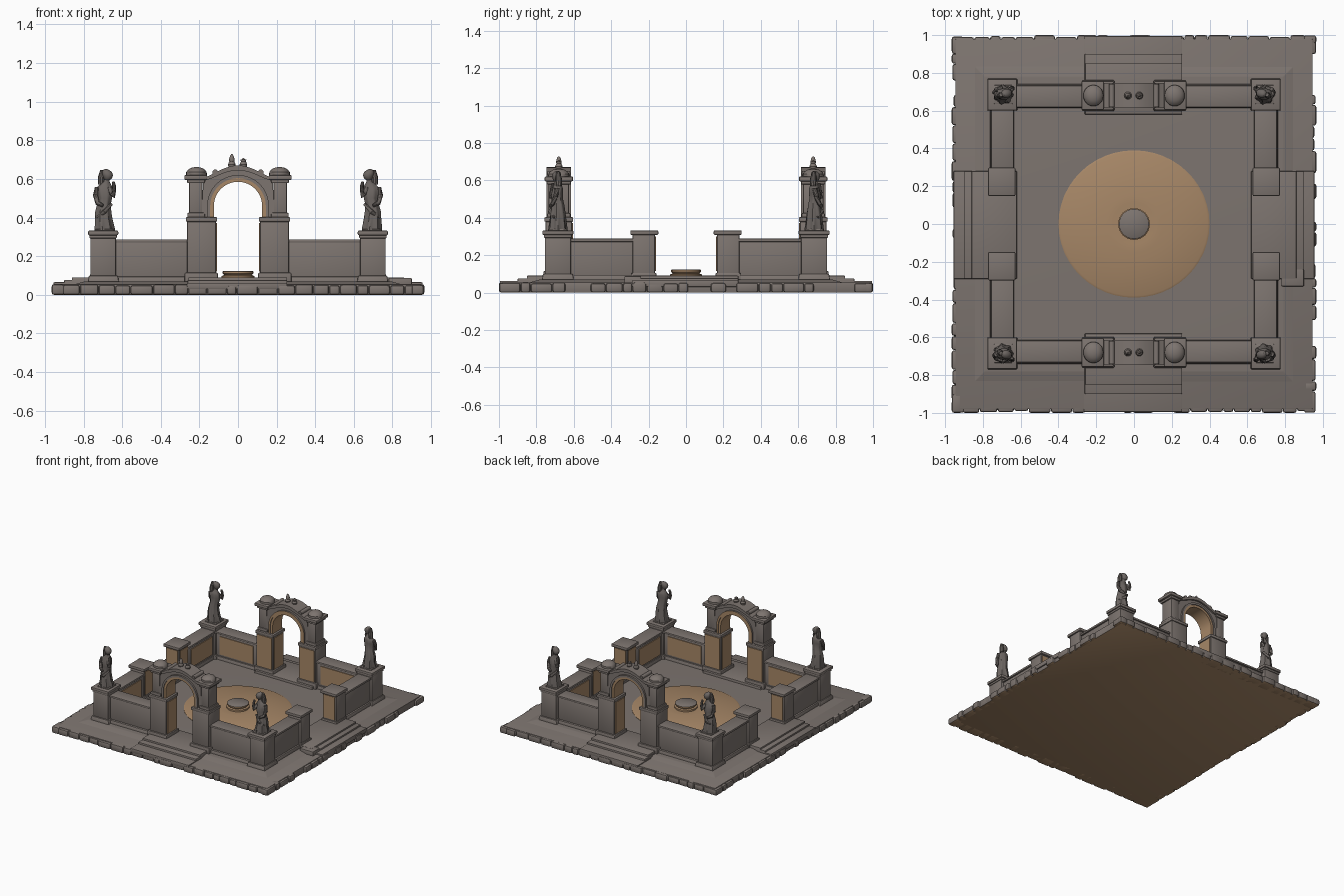
import bpy, bmesh, math, random
from mathutils import Vector, Matrix

if "Cube" in bpy.data.objects:
    bpy.data.objects.remove(bpy.data.objects["Cube"])
random.seed(4)

def mat(name, c):
    m = bpy.data.materials.new(name)
    m.diffuse_color = (*c, 1)
    m.use_nodes = True
    m.node_tree.nodes["Principled BSDF"].inputs["Base Color"].default_value = m.diffuse_color
    return m
GREY = mat("weathered_grey_stone", (0.205, 0.176, 0.160))
TAN = mat("tan_sandstone", (0.385, 0.242, 0.135))
DARK = mat("dark_statue_stone", (0.150, 0.132, 0.122))

def finish(name, bm, *mats, rule=None):
    bmesh.ops.recalc_face_normals(bm, faces=bm.faces[:])
    bm.normal_update()
    if rule:
        for f in bm.faces:
            f.material_index = rule(f)
    me = bpy.data.meshes.new(name)
    bm.to_mesh(me)
    bm.free()
    for m in mats:
        me.materials.append(m)
    ob = bpy.data.objects.new(name, me)
    bpy.context.collection.objects.link(ob)
    return ob

def box(name, x, y, z, *mats, bevel=0.006, flare=0.0, rule=None):
    """Box from ranges; flare widens the bottom."""
    bm = bmesh.new()
    bmesh.ops.create_cube(bm, size=1)
    c = [(r[0] + r[1]) / 2 for r in (x, y, z)]
    s = [abs(r[1] - r[0]) for r in (x, y, z)]
    for v in bm.verts:
        g = flare if v.co.z < 0 else 0
        v.co = Vector((c[0] + v.co.x * (s[0] + 2 * g), c[1] + v.co.y * (s[1] + 2 * g), c[2] + v.co.z * s[2]))
    if bevel:
        bmesh.ops.bevel(bm, geom=bm.edges[:], offset=min(bevel, min(s) * 0.4), segments=2, profile=0.5, affect='EDGES')
    return finish(name, bm, *(mats or (GREY,)), rule=rule)

def skin(bm, rings):
    for a, b in zip(rings, rings[1:]):
        n = len(a)
        for i in range(n):
            bm.faces.new((a[i], a[(i + 1) % n], b[(i + 1) % n], b[i]))
    bm.faces.new(rings[0])
    bm.faces.new(rings[-1])

def loft(name, secs, mats, n=32, folds=0.0, rule=None):
    """Horizontal elliptic sections (x, y, z, rx, ry); folds ripple the lower part."""
    bm = bmesh.new()
    rings = []
    for k, (x, y, z, rx, ry) in enumerate(secs):
        amp = folds * (1 - k / len(secs))
        ring = []
        for i in range(n):
            a = 2 * math.pi * i / n
            w = 1 + amp * math.cos(7 * a + k * 0.4)
            ring.append(bm.verts.new((x + rx * w * math.cos(a), y + ry * w * math.sin(a), z)))
        rings.append(ring)
    skin(bm, rings)
    return finish(name, bm, *mats, rule=rule)

def tube(name, pts, radii, m, n=10):
    bm = bmesh.new()
    pts = [Vector(p) for p in pts]
    rings = []
    for i, p in enumerate(pts):
        d = pts[min(i + 1, len(pts) - 1)] - pts[max(i - 1, 0)]
        q = d.to_track_quat('Z', 'Y')
        rings.append([bm.verts.new(p + q @ Vector((radii[i] * math.cos(t), radii[i] * math.sin(t), 0)))
                      for t in (2 * math.pi * k / n for k in range(n))])
    skin(bm, rings)
    return finish(name, bm, m)

def band(name, inner, outer, y, *mats, rule=None):
    """Vertical strip between two xz paths, extruded over the y range."""
    bm = bmesh.new()
    rings = [[bm.verts.new((p[0], yy, p[1])) for p, yy in ((a, y[0]), (a, y[1]), (b, y[1]), (b, y[0]))]
             for a, b in zip(inner, outer)]
    skin(bm, rings)
    return finish(name, bm, *mats, rule=rule)

under = lambda f: 1 if f.normal.z < -0.8 else 0

# Ground slab, worn edge blocks and raised court
box("ground_slab", (-0.945, 0.945), (-0.98, 0.98), (0, 0.055), GREY, TAN, bevel=0.004, rule=under)
for axis, half, run in (("x", 0.965, 1.0), ("y", 1.0, 0.965)):
    for s in (-1, 1):
        p = -run
        while p < run - 0.02:
            w = min(random.uniform(0.05, 0.12), run - p)
            out = half - random.choice((0, 0, 0.004, 0.01, 0.02 if axis == "x" else 0.005))
            if axis == "x" and s == 1 and 0.68 < p < 0.8:
                out = 0.93
            across, along = (s * 0.90, s * out), (p + 0.001, p + w - 0.001)
            z = (0, 0.052 + random.uniform(-0.004, 0.004))
            r = (across, along) if axis == "x" else (along, across)
            box("edge_block", r[0], r[1], z, GREY, TAN, bevel=0.012, rule=under)
            p += w
box("court_floor", (-0.79, 0.79), (-0.78, 0.78), (0.05, 0.07), flare=0.07, bevel=0.004)

# Entrance steps on the four sides
for s in (-1, 1):
    for i, d in enumerate((0.995, 0.90, 0.85)):
        box("gate_step", (-0.265 + 0.004 * i, 0.255), (s * 0.58, s * d), (0.03, 0.062 + 0.014 * i), bevel=0.004)
    for i, d in enumerate((0.955, 0.90, 0.86)):
        box("side_step", (s * 0.62, s * d), (-0.29, 0.28), (0.03, 0.065 + 0.0125 * i), bevel=0.004)
box("loose_step_block", (0.78, 0.90), (-0.33, -0.24), (0.04, 0.088))

# Round sandstone court with a low central pedestal
loft("round_court", [(0, 0, 0.05, 0.40, 0.39), (0, 0, 0.073, 0.40, 0.39), (0, 0, 0.078, 0.39, 0.38),
     (0, 0, 0.080, 0.19, 0.19), (0, 0, 0.086, 0.15, 0.15), (0, 0, 0.084, 0.11, 0.11)], (TAN,), n=48)
loft("centre_pedestal", [(0, 0, 0.08, 0.085, 0.085), (0, 0, 0.097, 0.085, 0.085), (0, 0, 0.102, 0.072, 0.072),
     (0, 0, 0.110, 0.080, 0.080), (0, 0, 0.120, 0.080, 0.080), (0, 0, 0.124, 0.074, 0.074)],
     (TAN, GREY), n=16, rule=lambda f: 1 if f.normal.z > 0.5 and f.calc_center_median().z > 0.105 else 0)

def statue(sx, sy):
    cx, cy = sx * 0.692, sy * 0.685
    P = lambda dx, dy, z: (cx - sx * dx, cy + sy * dy, z)   # +dx leans to the centre line
    body = [(0, 0, .325, .050, .050), (0, 0, .345, .050, .048), (-.004, 0, .39, .044, .043), (-.006, 0, .43, .040, .038),
            (-.002, 0, .47, .034, .032), (.004, .004, .50, .035, .030), (.003, .004, .53, .042, .030),
            (.002, 0, .555, .041, .027), (.006, 0, .572, .028, .022), (.012, .004, .585, .015, .015), (.014, .005, .60, .014, .014)]
    loft("statue_robe", [(*P(a, b, z), rx, ry) for a, b, z, rx, ry in body], (DARK,), folds=0.10)
    head = [(.015, .005, .592, .010, .012), (.018, .007, .602, .021, .019), (.018, .008, .618, .027, .023),
            (.014, .006, .634, .026, .023), (.010, .004, .645, .017, .016), (.008, .003, .651, .006, .006)]
    loft("statue_head", [(*P(a, b, z), rx, ry) for a, b, z, rx, ry in head], (DARK,), n=16)
    tube("statue_hood", [P(-.012, 0, .645), P(-.016, -.004, .61), P(-.018, -.006, .57)], (.010, .017, .016), DARK)
    tube("statue_raised_arm", [P(.025, .012, .553), P(.040, .026, .525), P(.046, .034, .512), P(.050, .034, .535),
         P(.050, .030, .565), P(.046, .026, .585)], (.015, .014, .013, .011, .010, .007), DARK)
    tube("statue_lowered_arm", [P(-.036, .004, .555), P(-.046, .012, .515), P(-.036, .028, .475), P(-.008, .040, .462)],
         (.014, .013, .012, .009), DARK)
    tube("statue_sash", [P(-.040, .016, .40), P(0, .042, .43), P(.036, .018, .47)], (.008, .012, .008), DARK)

for sx in (-1, 1):
    for sy in (-1, 1):
        X = lambda a, b: (sx * a, sx * b)
        Y = lambda a, b: (sy * a, sy * b)
        # Corner pedestals with statues
        box("corner_foot", X(0.622, 0.772), Y(0.605, 0.765), (0.05, 0.10), flare=0.008)
        box("corner_pedestal", X(0.632, 0.765), Y(0.615, 0.755), (0.09, 0.30), bevel=0.008)
        box("corner_moulding", X(0.627, 0.770), Y(0.610, 0.760), (0.292, 0.31))
        box("corner_cap", X(0.620, 0.776), Y(0.602, 0.768), (0.308, 0.332))
        box("statue_plinth", X(0.642, 0.742), Y(0.635, 0.735), (0.328, 0.340))
        statue(sx, sy)
        # Gate-side walls
        box("gate_wall", X(0.24, 0.66), Y(0.628, 0.722), (0.05, 0.275))
        box("gate_wall_coping", X(0.24, 0.66), Y(0.618, 0.732), (0.27, 0.287))
        box("gate_wall_foot", X(0.24, 0.66), Y(0.618, 0.738), (0.05, 0.095), flare=0.006)
        box("gate_wall_panel", X(0.30, 0.60), Y(0.622, 0.632), (0.11, 0.255), TAN, bevel=0)
        # Side walls and entrance posts
        box("side_wall", X(0.645, 0.745), Y(0.26, 0.66), (0.05, 0.275))
        box("side_wall_coping", X(0.637, 0.757), Y(0.26, 0.66), (0.27, 0.288))
        box("side_wall_foot", X(0.638, 0.758), Y(0.26, 0.66), (0.05, 0.095), flare=0.006)
        box("side_wall_panel", X(0.639, 0.649), Y(0.32, 0.59), (0.11, 0.255), TAN, bevel=0)
        box("entrance_post", X(0.640, 0.762), Y(0.165, 0.285), (0.05, 0.315), bevel=0.008)
        box("entrance_post_foot", X(0.632, 0.768), Y(0.158, 0.292), (0.05, 0.105))
        box("entrance_post_cap", X(0.628, 0.772), Y(0.148, 0.298), (0.308, 0.332))
        box("entrance_post_reveal", X(0.652, 0.750), Y(0.161, 0.170), (0.115, 0.30), TAN, bevel=0)
        box("entrance_post_inner_face", X(0.636, 0.645), Y(0.178, 0.272), (0.115, 0.30), TAN, bevel=0)
        # Gate piers
        box("gate_pier_foot", X(0.104, 0.276), Y(0.598, 0.762), (0.05, 0.115))
        box("gate_pier", X(0.115, 0.264), Y(0.610, 0.750), (0.09, 0.385), bevel=0.008)
        box("gate_pier_cap", X(0.108, 0.270), Y(0.603, 0.757), (0.378, 0.403))
        box("gate_pier_reveal", X(0.110, 0.118), Y(0.622, 0.738), (0.12, 0.372), TAN, bevel=0)
        box("gate_pier_inner_face", X(0.125, 0.254), Y(0.605, 0.613), (0.12, 0.372), TAN, bevel=0)
        # Upper piers with capitals and domed tops
        box("upper_pier_base", X(0.172, 0.262), Y(0.618, 0.742), (0.40, 0.425))
        box("upper_pier", X(0.184, 0.253), Y(0.626, 0.734), (0.40, 0.59))
        box("upper_pier_necking", X(0.172, 0.264), Y(0.615, 0.745), (0.578, 0.598))
        box("upper_pier_capital", X(0.160, 0.278), Y(0.604, 0.756), (0.595, 0.620))
        dome = [(.612, .054), (.635, .053), (.648, .043), (.657, .028), (.661, .010)]
        loft("pier_dome", [(sx * 0.215, sy * 0.68, z, r, r * 1.05) for z, r in dome], (GREY,), n=20)

# Arches over the two gates
N = 24
def arc(r, zc=0.46, foot=0.40, rz=None):
    pts = [(r * math.cos(math.pi * i / N), zc + (rz or r) * math.sin(math.pi * i / N)) for i in range(N + 1)]
    return [(r, foot)] + pts + [(-r, foot)]
def crest(w, base, h):
    return [(w * (1 - 2 * i / N), base + h * math.cos(math.pi * (i / N - 0.5)) ** 1.3) for i in range(N + 1)]

for sy in (-1, 1):
    Y = lambda h: (sy * 0.68 - h, sy * 0.68 + h)
    top = crest(0.18, 0.592, 0.062)
    band("gate_arch_wall", arc(0.130), [(0.19, 0.40)] + top + [(-0.19, 0.40)], Y(0.052), GREY)
    band("gate_arch_trim", arc(0.125), arc(0.146), Y(0.060), TAN)
    band("gate_arch_moulding", arc(0.144), arc(0.160), Y(0.066), GREY, TAN,
         rule=lambda f: 1 if f.normal.y * sy < -0.8 else 0)
    band("gate_crest_cornice", crest(0.17, 0.592, 0.052), crest(0.175, 0.608, 0.062), Y(0.066), GREY)
    for sx, h in ((-1, 0.728), (1, 0.708)):
        fin = [(.66, .017), (.675, .020), (.69, .013), (.70, .015), (h - 0.008, .009), (h, .003)]
        loft("crest_finial", [(sx * 0.030 - 0.002, sy * 0.68, z, r, r) for z, r in fin], (GREY,), n=12)
    for sx in (-1, 1):
        tube("crest_scroll", [(sx * 0.118, sy * 0.68 - 0.06, 0.634), (sx * 0.118, sy * 0.68 + 0.06, 0.634)], (.015, .015), GREY, n=14)

# Smooth shading with sharp edges kept
for ob in bpy.data.objects:
    ob.select_set(True)
    bpy.context.view_layer.objects.active = ob
bpy.ops.object.shade_smooth_by_angle(angle=math.radians(35))
